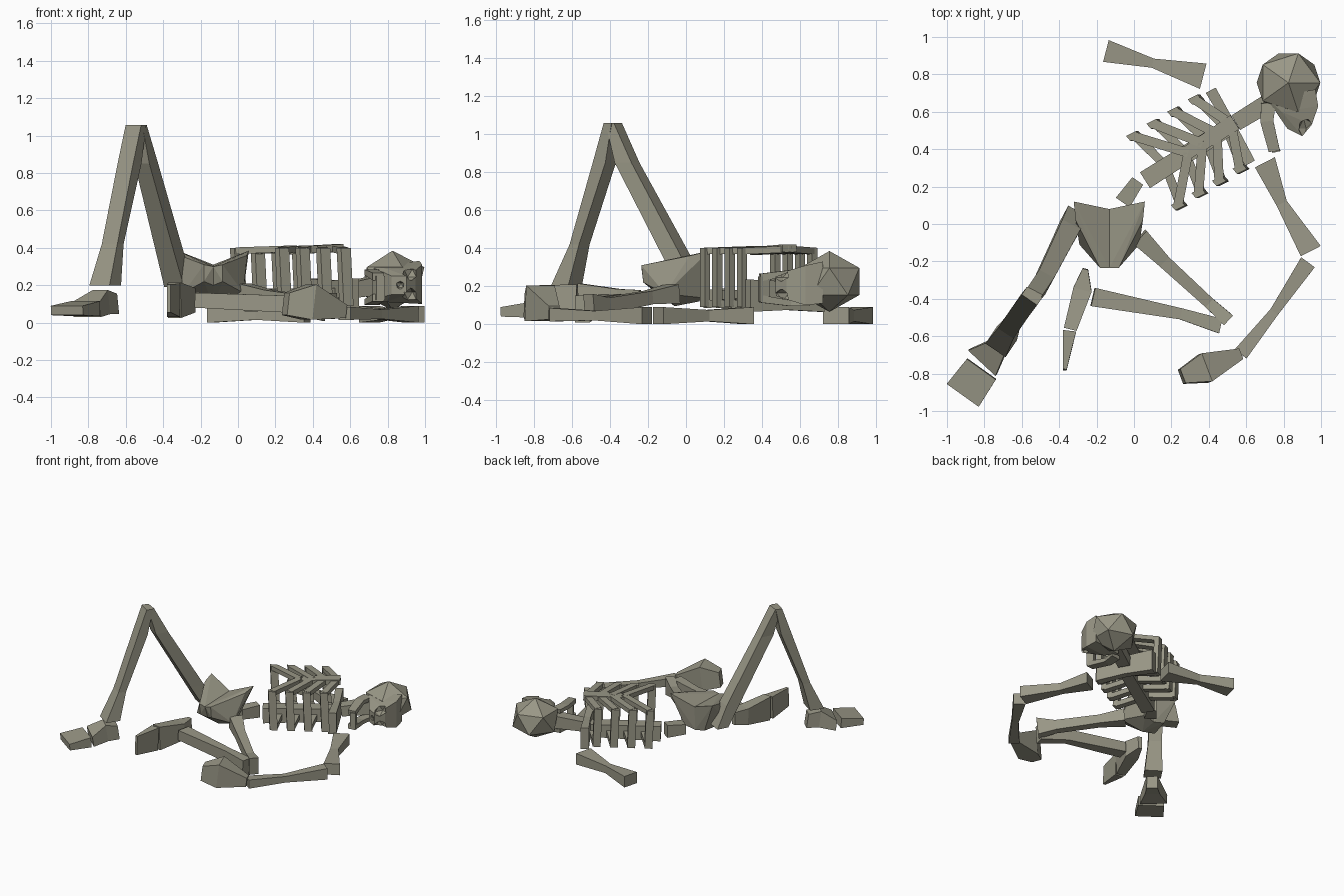
import bpy, bmesh
from mathutils import Vector, Matrix

mat = bpy.data.materials.new("old_bone")
mat.diffuse_color = (0.32, 0.31, 0.24, 1)

def finish(name, bm):
    bmesh.ops.recalc_face_normals(bm, faces=bm.faces)
    me = bpy.data.meshes.new(name)
    bm.to_mesh(me)
    bm.free()
    me.materials.append(mat)
    ob = bpy.data.objects.new(name, me)
    bpy.context.collection.objects.link(ob)
    return ob

def bone(name, secs, flat=False):
    """Four-sided loft through (x, y, z, width, height) sections."""
    bm = bmesh.new()
    t = (Vector(secs[-1][:3]) - Vector(secs[0][:3])).normalized()
    s = Vector((0, 0, 1)).cross(t).normalized()
    n = t.cross(s)
    if flat:                                   # horizontal end cuts
        n = Vector((t.x, t.y, 0)).normalized()
    rings = []
    for x, y, z, w, h in secs:
        c = Vector((x, y, z))
        rings.append([bm.verts.new(c + s * a * w / 2 + n * b * h / 2)
                      for a, b in ((-1, -1), (1, -1), (1, 1), (-1, 1))])
    for r, q in zip(rings, rings[1:]):
        for i in range(4):
            j = (i + 1) % 4
            bm.faces.new((r[i], r[j], q[j], q[i]))
    bm.faces.new(rings[0])
    bm.faces.new(rings[-1])
    return finish(name, bm)

def hull(name, pts):
    bm = bmesh.new()
    vs = [bm.verts.new(p) for p in pts]
    res = bmesh.ops.convex_hull(bm, input=vs)
    bmesh.ops.delete(bm, geom=list({g for g in res['geom_interior'] + res['geom_unused']
                                    if isinstance(g, bmesh.types.BMVert)}), context='VERTS')
    return finish(name, bm)

def ball(name, loc, scale, sub=1):
    bm = bmesh.new()
    bmesh.ops.create_icosphere(bm, subdivisions=sub, radius=1,
        matrix=Matrix.Translation(loc) @ Matrix.Diagonal((*scale, 1)))
    return finish(name, bm)

# skull: cranium, face with two sockets and a nose hole, open jaw
ball("cranium", (0.826, 0.755, 0.225), (0.19, 0.185, 0.16))
face = hull("face", [(0.985, 0.63, 0.10), (0.985, 0.63, 0.31), (0.95, 0.53, 0.13), (0.95, 0.53, 0.28),
                     (0.90, 0.47, 0.15), (0.90, 0.47, 0.25), (0.82, 0.51, 0.15), (0.82, 0.51, 0.25),
                     (0.79, 0.60, 0.11), (0.79, 0.60, 0.29), (0.71, 0.67, 0.12), (0.71, 0.67, 0.30),
                     (0.97, 0.72, 0.11), (0.97, 0.72, 0.33)])
for name, loc, r in (("eye_socket_low", (0.92, 0.51, 0.145), 0.045),
                     ("eye_socket_high", (0.92, 0.51, 0.265), 0.045),
                     ("nose_hole", (0.865, 0.48, 0.20), 0.025)):
    cut = ball(name + "_cutter", loc, (r, r * 1.4, r))
    cut.hide_render = True
    cut.hide_set(True)
    m = face.modifiers.new(name, 'BOOLEAN')
    m.operation, m.object = 'DIFFERENCE', cut
for side, z in (("low", 0.11), ("high", 0.27)):
    bone("jaw_arm_" + side, [(0.72, 0.65, z, 0.08, 0.03), (0.71, 0.55, z, 0.07, 0.03),
                             (0.75, 0.39, 0.19 + (z - 0.19) * 0.7, 0.06, 0.04)])
hull("chin", [(x, y, z) for x, y in ((0.72, 0.42), (0.74, 0.38), (0.785, 0.39), (0.76, 0.44))
              for z in (0.12, 0.25)])

# spine, neck, breastbone and shoulders
bone("spine", [(0.06, 0.235, 0.12, 0.10, 0.12), (0.52, 0.525, 0.135, 0.09, 0.10)])
bone("neck", [(0.55, 0.545, 0.165, 0.09, 0.08), (0.74, 0.66, 0.20, 0.10, 0.10)])
bone("lower_vertebra", [(-0.06, 0.115, 0.14, 0.09, 0.08), (0.02, 0.23, 0.14, 0.07, 0.10)])
bone("breastbone", [(0.26, 0.365, 0.385, 0.07, 0.04), (0.54, 0.545, 0.40, 0.09, 0.04)])
bone("shoulder_bar", [(0.41, 0.715, 0.15, 0.06, 0.17), (0.52, 0.525, 0.15, 0.05, 0.15),
                      (0.62, 0.325, 0.15, 0.06, 0.17)])

# four pairs of ribs: top, side and back piece
for i in range(4):
    k = i / 3
    cx, cy = 0.115 + 0.33 * k, 0.285 + 0.195 * k
    for side, sg in (("right", 1), ("left", -1)):
        ox, oy = cx + 0.12 * sg, cy - 0.185 * sg
        nm = f"rib_{side}_{i + 1}_"
        bone(nm + "top", [(0.29 + 0.23 * k, 0.38 + 0.155 * k, 0.395, 0.05, 0.035),
                          (ox, oy, 0.385, 0.05, 0.035)])
        hull(nm + "side", [(ox + a * 0.026 + c * 0.012 * sg + d, oy + a * 0.013 - c * 0.014 * sg, z)
                           for a in (-1, 1) for c in (-1, 1) for z, d in ((0.09, 0.015), (0.40, 0.0))])
        bone(nm + "back", [(cx + 0.05, cy + 0.03, 0.12, 0.045, 0.04), (ox + 0.015, oy, 0.105, 0.05, 0.04)])

# pelvis: two mirrored halves
for side, sg in (("right", 1), ("left", -1)):
    pts = [(0.19, 0.12, 0.385), (0.18, 0.02, 0.36), (0, 0.08, 0.31), (0, 0.07, 0.12), (0.09, 0.08, 0.14),
           (0.16, -0.11, 0.16), (0.05, -0.235, 0.31), (0.05, -0.225, 0.22), (0, -0.235, 0.30),
           (0, -0.06, 0.095), (0, -0.2, 0.2)]
    hull("pelvis_" + side, [(-0.132 + sg * x, y, z) for x, y, z in pts])

# raised left leg and foot
bone("left_thigh", [(-0.32, 0.03, 0.19, 0.12, 0.09), (-0.36, -0.05, 0.36, 0.11, 0.11),
                    (-0.49, -0.31, 0.85, 0.09, 0.10), (-0.54, -0.38, 1.058, 0.09, 0.05)], True)
bone("left_shin", [(-0.545, -0.385, 1.058, 0.10, 0.05), (-0.58, -0.43, 0.85, 0.10, 0.08),
                   (-0.67, -0.56, 0.42, 0.10, 0.06), (-0.71, -0.63, 0.20, 0.13, 0.11)], True)
bone("left_foot", [(-0.67, -0.59, 0.10, 0.08, 0.11), (-0.73, -0.66, 0.11, 0.11, 0.13),
                   (-0.81, -0.74, 0.07, 0.20, 0.08)])
bone("left_toes", [(-0.815, -0.775, 0.075, 0.19, 0.08), (-0.915, -0.915, 0.065, 0.21, 0.05)])

# folded right leg and foot
bone("right_thigh", [(0.03, -0.07, 0.16, 0.10, 0.10), (0.16, -0.20, 0.14, 0.07, 0.07),
                     (0.40, -0.42, 0.10, 0.06, 0.08), (0.50, -0.51, 0.09, 0.07, 0.14)])
bone("right_shin", [(0.46, -0.545, 0.08, 0.08, 0.14), (0.25, -0.48, 0.10, 0.06, 0.09),
                    (-0.22, -0.39, 0.12, 0.10, 0.08)])
bone("right_foot", [(-0.26, -0.24, 0.13, 0.03, 0.10), (-0.275, -0.35, 0.12, 0.10, 0.13),
                    (-0.34, -0.56, 0.12, 0.07, 0.19)])
bone("right_toes", [(-0.345, -0.575, 0.12, 0.07, 0.18), (-0.37, -0.78, 0.13, 0.02, 0.15)])

# arms and hand
bone("left_upper_arm", [(0.37, 0.79, 0.045, 0.14, 0.09), (0.10, 0.86, 0.045, 0.05, 0.06),
                        (-0.15, 0.925, 0.045, 0.12, 0.09)])
bone("right_upper_arm", [(0.70, 0.33, 0.045, 0.12, 0.09), (0.79, 0.11, 0.045, 0.06, 0.06),
                         (0.945, -0.145, 0.045, 0.12, 0.09)])
bone("right_forearm", [(0.93, -0.205, 0.045, 0.09, 0.09), (0.75, -0.47, 0.045, 0.05, 0.05),
                       (0.57, -0.695, 0.05, 0.08, 0.07)])
bone("right_hand", [(0.57, -0.695, 0.06, 0.06, 0.07), (0.38, -0.77, 0.11, 0.16, 0.19),
                    (0.255, -0.815, 0.10, 0.08, 0.12)])
